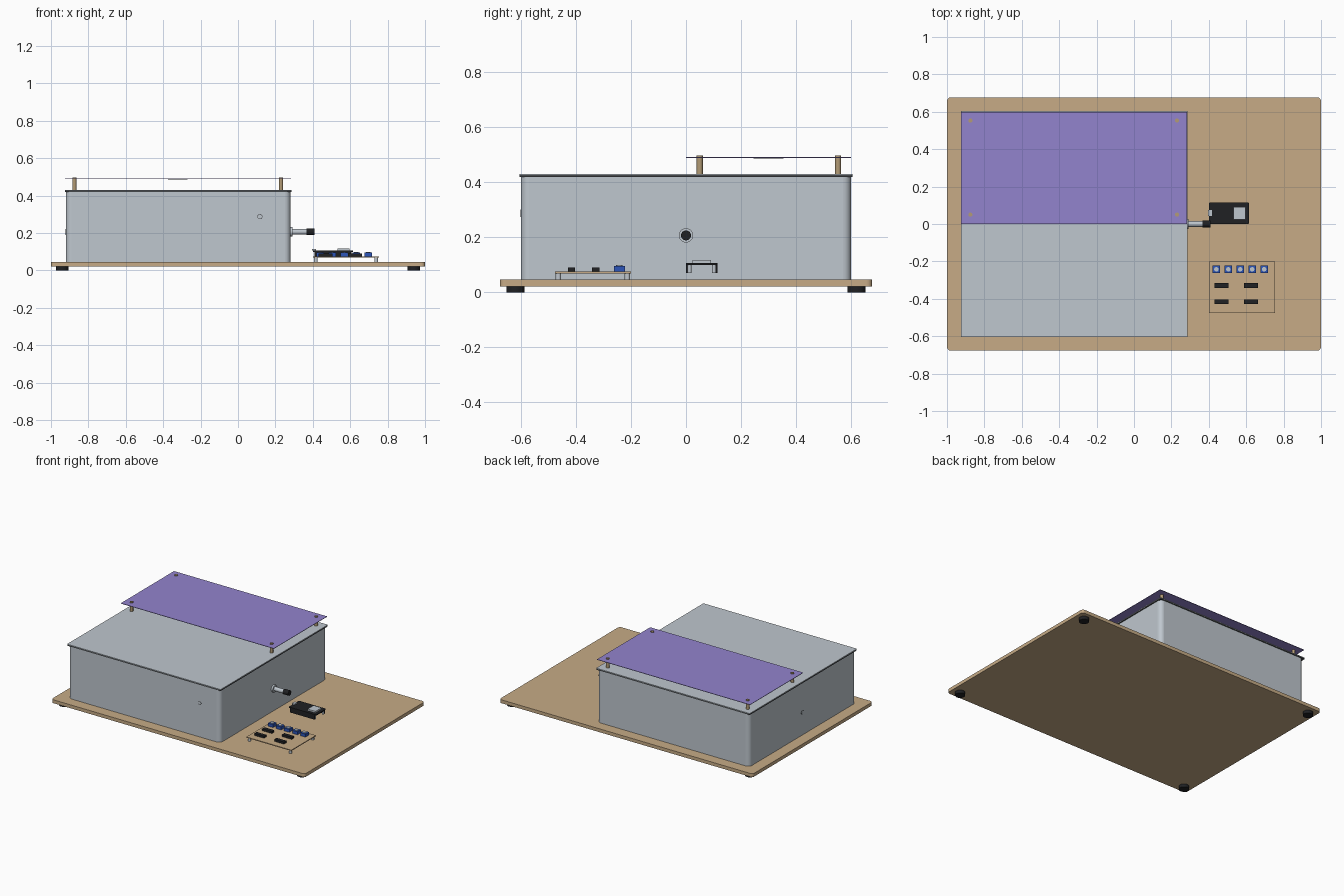
import bpy, math

old = bpy.data.objects.get("Cube")
if old:
    bpy.data.objects.remove(old, do_unlink=True)


def material(name, r, g, b):
    m = bpy.data.materials.new(name)
    m.use_nodes = True
    m.diffuse_color = (r, g, b, 1)
    m.node_tree.nodes["Principled BSDF"].inputs["Base Color"].default_value = (r, g, b, 1)
    return m


wood = material("tan board", 0.57, 0.41, 0.24)
grey = material("light grey", 0.52, 0.57, 0.62)
purple = material("purple", 0.29, 0.23, 0.61)
black = material("black", 0.014, 0.015, 0.017)
blue = material("blue", 0.025, 0.09, 0.48)
brass = material("brass", 0.45, 0.33, 0.18)
gasket_grey = material("dark grey", 0.06, 0.065, 0.07)


def finish(obj, name, mat):
    obj.name = name
    obj.data.materials.append(mat)
    return obj


def box(name, mat, x, y, z, corner=0):
    """Block from (low, high) ranges, with optional rounded vertical corners."""
    ranges = (x, y, z)
    bpy.ops.mesh.primitive_cube_add(size=1, location=[(a + b) / 2 for a, b in ranges])
    obj = finish(bpy.context.object, name, mat)
    for v in obj.data.vertices:
        for i, (a, b) in enumerate(ranges):
            v.co[i] *= b - a
    if corner:
        weights = obj.data.attributes.new("bevel_weight_edge", "FLOAT", "EDGE")
        for e in obj.data.edges:
            p, q = (obj.data.vertices[i].co for i in e.vertices)
            weights.data[e.index].value = float(abs(p.z - q.z) > 1e-6)
        bevel = obj.modifiers.new("round corners", "BEVEL")
        bevel.limit_method = "WEIGHT"
        bevel.width = corner
        bevel.segments = 6
        bpy.ops.object.shade_smooth_by_angle(angle=math.radians(35))
    return obj


def rod(name, mat, radius, start, length, axis="Z", sides=24):
    """Cylinder that begins at start and runs along the axis."""
    step = {"X": (1, 0, 0), "Y": (0, 1, 0), "Z": (0, 0, 1)}[axis]
    turn = {"X": (0, math.pi / 2, 0), "Y": (math.pi / 2, 0, 0), "Z": (0, 0, 0)}[axis]
    centre = [s + d * length / 2 for s, d in zip(start, step)]
    bpy.ops.mesh.primitive_cylinder_add(vertices=sides, radius=radius, depth=abs(length),
                                        location=centre, rotation=turn)
    obj = finish(bpy.context.object, name, mat)
    bpy.ops.object.shade_smooth_by_angle(angle=math.radians(35))
    return obj


# Base board and rubber feet
box("base_board", wood, (-1, 1), (-0.677, 0.677), (0.022, 0.046), 0.02)
for x in (-0.94, 0.94):
    for y in (-0.62, 0.62):
        rod("rubber_foot", black, 0.033, (x, y, 0), 0.022)

# Enclosure, seal and lid
box("enclosure", grey, (-0.92, 0.28), (-0.6, 0.6), (0.046, 0.42), 0.03)
box("lid_seal", gasket_grey, (-0.926, 0.286), (-0.605, 0.605), (0.42, 0.427), 0.005)
box("lid", grey, (-0.926, 0.286), (-0.605, 0.605), (0.427, 0.431), 0.005)

# Raised panel on four standoffs
box("raised_panel", purple, (-0.925, 0.283), (0, 0.6), (0.489, 0.492))
box("panel_chip", gasket_grey, (-0.373, -0.27), (0.245, 0.355), (0.487, 0.489))
for x in (-0.875, 0.23):
    for y in (0.05, 0.553):
        rod("standoff", brass, 0.011, (x, y, 0.431), 0.067)

# Small ports on the front and on the side opposite the antenna
rod("front_port_rim", gasket_grey, 0.014, (0.117, -0.6, 0.288), -0.001, "Y")
rod("front_port", grey, 0.011, (0.117, -0.6, 0.288), -0.002, "Y")
rod("side_port_rim", gasket_grey, 0.016, (-0.92, 0, 0.207), -0.001, "X")
rod("side_port", grey, 0.013, (-0.92, 0, 0.207), -0.002, "X")

# Antenna connector
rod("connector_flange", grey, 0.026, (0.28, 0, 0.207), 0.012, "X")
rod("connector_tube", grey, 0.015, (0.29, 0, 0.207), 0.08, "X")
rod("connector_cap", black, 0.018, (0.365, 0, 0.207), 0.043, "X")

# Controller board
box("controller_board", black, (0.4, 0.615), (0, 0.115), (0.1, 0.107), 0.008)
for y, inner in ((0, 0.013), (0.109, 0.102)):
    box("controller_header", black, (0.41, 0.605), (y, y + 0.006), (0.07, 0.1))
    for x in (0.415, 0.6):
        rod("controller_post", grey, 0.007, (x, inner, 0.07), 0.03, sides=16)
box("controller_shield", grey, (0.533, 0.595), (0.023, 0.091), (0.107, 0.118))
box("usb_socket", grey, (0.395, 0.416), (0.042, 0.075), (0.107, 0.115))

# Sensor board with posts, trimmers and chips
box("sensor_board", wood, (0.4, 0.755), (-0.477, -0.2), (0.069, 0.075))
for x in (0.416, 0.739):
    for y in (-0.464, -0.213):
        rod("board_post", grey, 0.01, (x, y, 0.046), 0.023, sides=16)
for i in range(5):
    x = 0.44 + i * 0.064
    box("trimmer", blue, (x - 0.02, x + 0.02), (-0.262, -0.222), (0.075, 0.096))
    rod("trimmer_screw", grey, 0.012, (x, -0.242, 0.096), 0.004, sides=16)
for x in (0.468, 0.625):
    for y in (-0.328, -0.416):
        box("chip", black, (x - 0.038, x + 0.038), (y - 0.013, y + 0.013), (0.075, 0.09))
